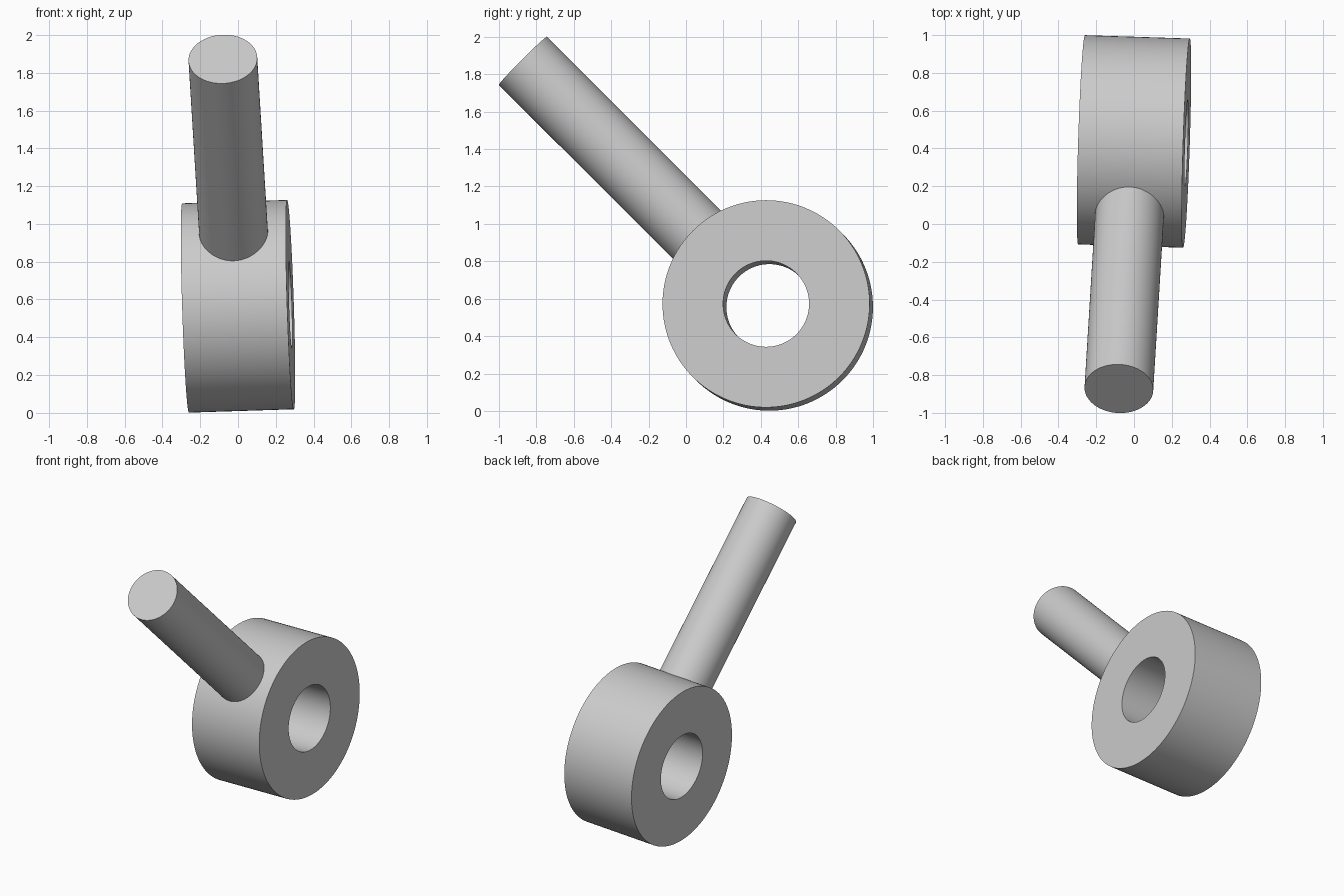
import bpy, bmesh, math
from mathutils import Vector, Matrix

cube = bpy.data.objects.get("Cube")
if cube:
    bpy.data.objects.remove(cube, do_unlink=True)

SEGMENTS = 128
ring_centre = Vector((0, 0.437, 0.564))
ring_axis = Vector((1, -0.032, 0.032)).normalized()
rod_end = Vector((-0.08, -0.872, 1.872))

grey = bpy.data.materials.new("light_grey")
grey.use_nodes = True
colour = (0.6, 0.6, 0.6, 1)
grey.diffuse_color = colour
grey.node_tree.nodes["Principled BSDF"].inputs["Base Color"].default_value = colour


def lathe(name, profile, closed, centre, axis):
    """Revolve (radius, height) points around an axis through the centre."""
    bm = bmesh.new()
    verts = [bm.verts.new((r, 0, h)) for r, h in profile]
    pairs = list(zip(verts, verts[1:]))
    if closed:
        pairs.append((verts[-1], verts[0]))
    edges = [bm.edges.new(p) for p in pairs]
    bmesh.ops.spin(bm, geom=verts + edges, cent=(0, 0, 0), axis=(0, 0, 1),
                   angle=math.tau, steps=SEGMENTS, use_merge=True)
    bmesh.ops.remove_doubles(bm, verts=bm.verts[:], dist=0.0001)
    if not closed:
        bmesh.ops.holes_fill(bm, edges=bm.edges[:], sides=0)
    bmesh.ops.recalc_face_normals(bm, faces=bm.faces[:])
    mesh = bpy.data.meshes.new(name)
    bm.to_mesh(mesh)
    bm.free()
    mesh.materials.append(grey)
    obj = bpy.data.objects.new(name, mesh)
    bpy.context.collection.objects.link(obj)
    obj.matrix_world = (Matrix.Translation(centre)
                        @ axis.to_track_quat('Z', 'Y').to_matrix().to_4x4())
    bpy.ops.object.select_all(action='DESELECT')
    obj.select_set(True)
    bpy.context.view_layer.objects.active = obj
    bpy.ops.object.shade_smooth_by_angle(angle=math.radians(30))
    return obj


# Thick ring with a through hole
outer, inner, half = 0.554, 0.23, 0.278
lathe("ring", [(inner, -half), (outer, -half), (outer, half), (inner, half)],
      True, ring_centre, ring_axis)

# Round handle rising from the rim, its base sunk inside the ring wall
reach = rod_end - ring_centre
lathe("handle_rod", [(0.182, 0.51), (0.182, reach.length)],
      False, ring_centre, reach.normalized())
